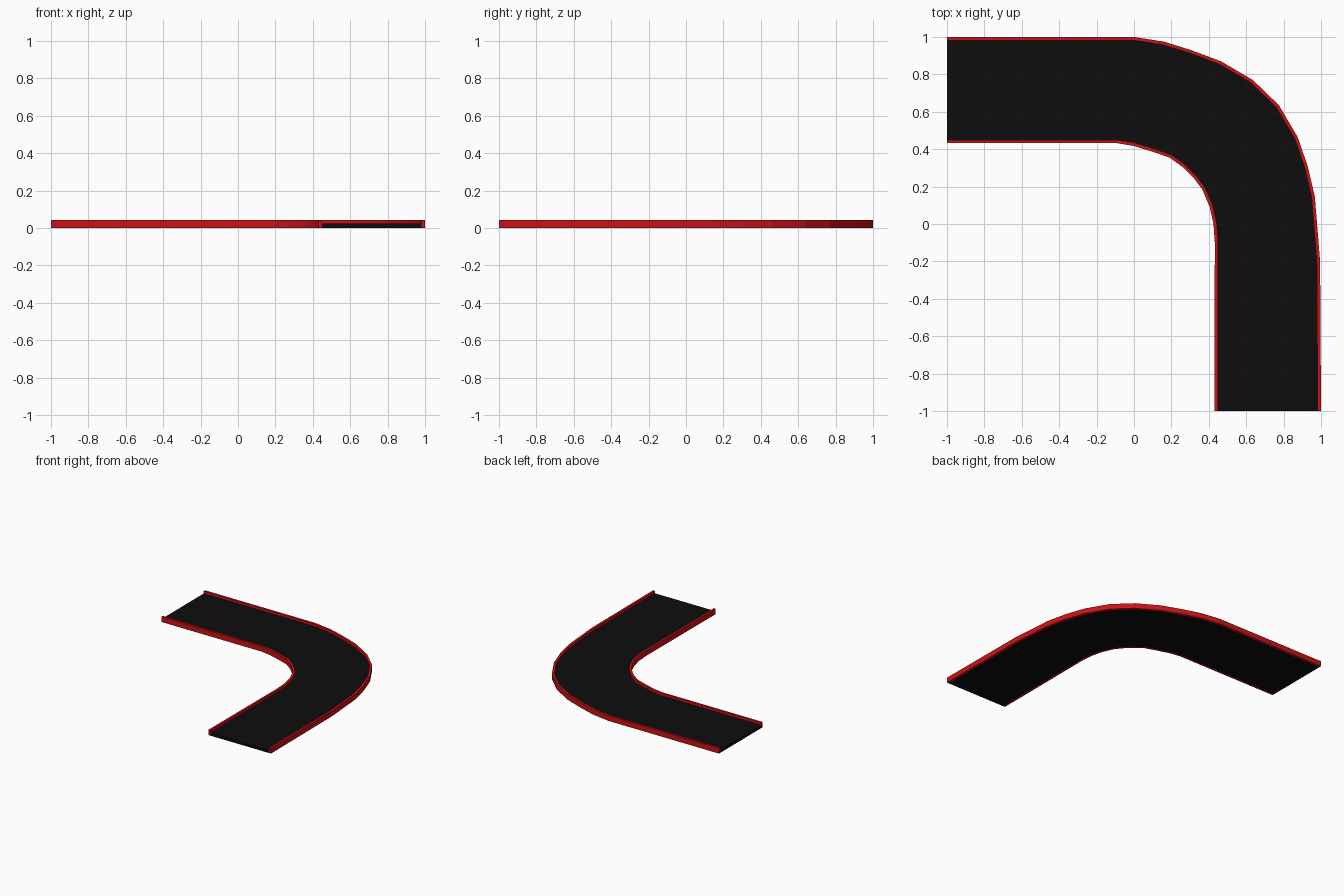
import bpy
import bmesh
from mathutils import Vector

cube = bpy.data.objects.get("Cube")
if cube:
    bpy.data.objects.remove(cube, do_unlink=True)

RAIL_WIDTH = 0.018
RAIL_TOP = 0.043
ROAD_TOP = 0.023


def make_material(name, color):
    mat = bpy.data.materials.new(name)
    mat.use_nodes = True
    mat.diffuse_color = color
    mat.node_tree.nodes["Principled BSDF"].inputs["Base Color"].default_value = color
    return mat


def offset(path, distance):
    """Shift a path sideways (positive = right of travel) with mitred corners."""
    result = []
    for i, p in enumerate(path):
        before = (p - path[i - 1]).normalized() if i else None
        after = (path[i + 1] - p).normalized() if i < len(path) - 1 else None
        a, b = before or after, after or before
        na, nb = Vector((a.y, -a.x)), Vector((b.y, -b.x))
        miter = (na + nb).normalized()
        result.append(p + miter * distance / miter.dot(na))
    return result


def make_strip(name, left, right, height, mat):
    """Solid band between two matching paths, from the ground up to height."""
    bm = bmesh.new()
    rings = []
    for l, r in zip(left, right):
        rings.append([bm.verts.new((p.x, p.y, z))
                      for p, z in ((l, 0), (l, height), (r, height), (r, 0))])
    for a, b in zip(rings, rings[1:]):
        for k in range(4):
            n = (k + 1) % 4
            bm.faces.new((a[k], a[n], b[n], b[k]))
    bm.faces.new(rings[0])
    bm.faces.new(rings[-1])
    bmesh.ops.recalc_face_normals(bm, faces=bm.faces)
    mesh = bpy.data.meshes.new(name)
    bm.to_mesh(mesh)
    bm.free()
    mesh.materials.append(mat)
    obj = bpy.data.objects.new(name, mesh)
    bpy.context.collection.objects.link(obj)
    return obj


red = make_material("rail red", (0.6, 0.006, 0.008, 1))
black = make_material("road black", (0.004, 0.004, 0.004, 1))

# Outlines of the bend, from the left end round to the front end
outer_edge = [Vector(p) for p in (
    (-1, 1), (0, 1), (0.16, 0.975), (0.305, 0.93), (0.465, 0.87), (0.635, 0.77),
    (0.775, 0.635), (0.875, 0.465), (0.93, 0.305), (0.967, 0.145),
    (0.995, -0.2), (1, -1))]
inner_edge = [Vector(p) for p in (
    (-1, 0.432), (-0.09, 0.432), (0, 0.417), (0.1, 0.386), (0.19, 0.355), (0.26, 0.305),
    (0.32, 0.245), (0.365, 0.185), (0.405, 0.09), (0.425, 0),
    (0.432, -0.1), (0.43, -1))]

outer_face = offset(outer_edge, RAIL_WIDTH)
inner_face = offset(inner_edge, -RAIL_WIDTH)

# Rails along both edges, with the road between them
make_strip("outer_rail", outer_edge, outer_face, RAIL_TOP, red)
make_strip("inner_rail", inner_face, inner_edge, RAIL_TOP, red)
make_strip("road", outer_face, inner_face, ROAD_TOP, black)
